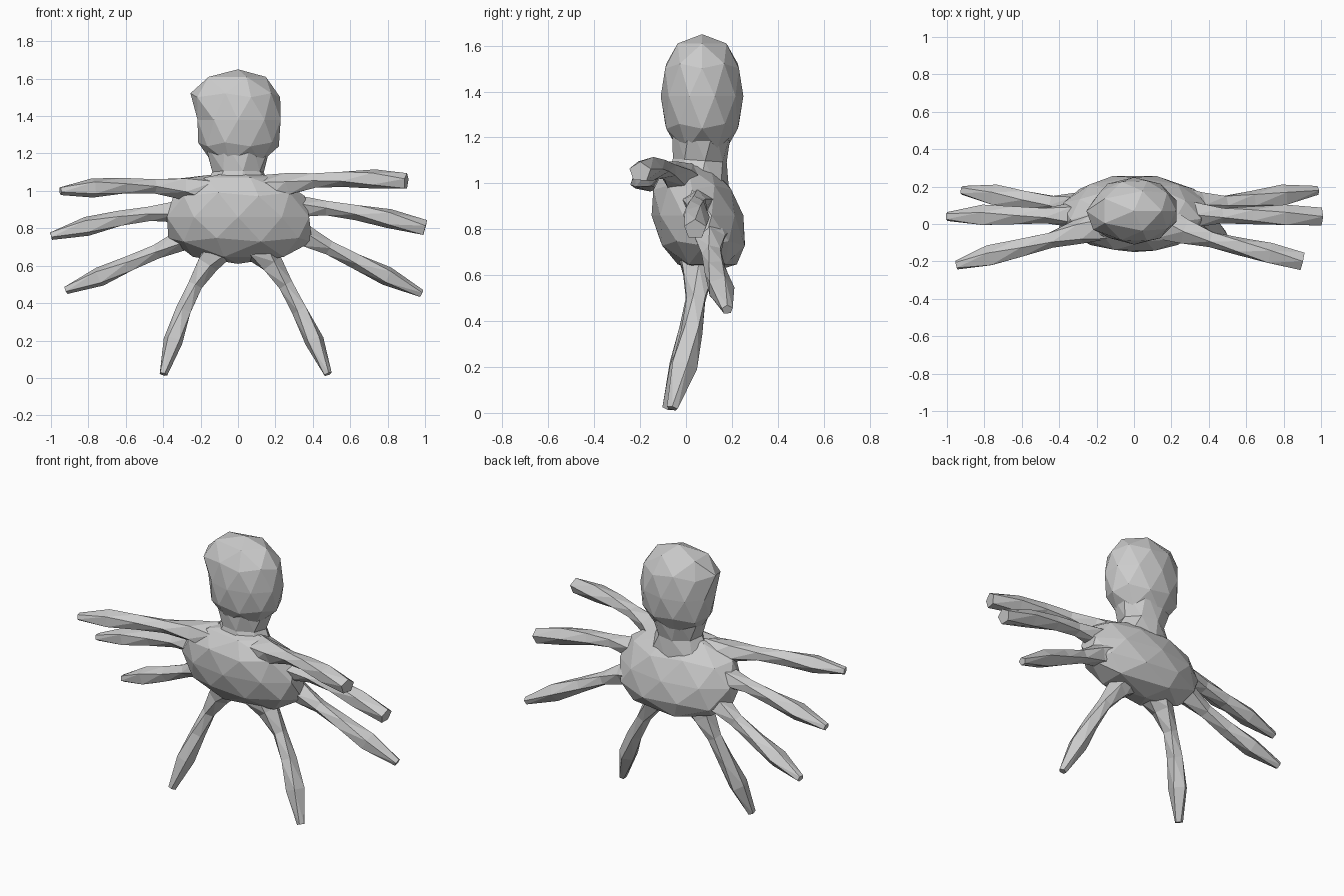
import bpy, bmesh, math
from mathutils import Vector

default_cube = bpy.data.objects.get("Cube")
if default_cube:
    bpy.data.objects.remove(default_cube, do_unlink=True)

stone = (0.6, 0.6, 0.6, 1)
grey = bpy.data.materials.new("stone grey")
grey.use_nodes = True
grey.diffuse_color = stone
grey.node_tree.nodes["Principled BSDF"].inputs["Base Color"].default_value = stone


def finish(name, bm):
    """Turn the bmesh into a flat-shaded, triangulated grey object."""
    bmesh.ops.triangulate(bm, faces=bm.faces[:])
    bmesh.ops.recalc_face_normals(bm, faces=bm.faces[:])
    mesh = bpy.data.meshes.new(name)
    bm.to_mesh(mesh)
    bm.free()
    mesh.materials.append(grey)
    part = bpy.data.objects.new(name, mesh)
    bpy.context.collection.objects.link(part)


def lump(name, centre, half_size, shape):
    """Faceted ball whose unit vertices are reshaped by a rule, then sized."""
    bm = bmesh.new()
    bmesh.ops.create_icosphere(bm, subdivisions=2, radius=1)
    for vert in bm.verts:
        shape(vert.co)
        vert.co = Vector(centre) + vert.co * Vector(half_size)
    finish(name, bm)


def tube(name, path, radii, sides):
    """Closed tube through the path points; each radius is (depth, thickness)."""
    bm = bmesh.new()
    rows = []
    for index, point in enumerate(path):
        after = path[min(index + 1, len(path) - 1)]
        before = path[max(index - 1, 0)]
        along = (after - before).normalized()
        up = along.cross(Vector((0, 1, 0))).normalized()
        deep = up.cross(along)
        depth, thickness = radii[index]
        row = []
        for side in range(sides):
            angle = math.tau * (side + index / 4) / sides
            offset = deep * depth * math.cos(angle) + up * thickness * math.sin(angle)
            row.append(bm.verts.new(point + offset))
        rows.append(row)
    for lower, upper in zip(rows, rows[1:]):
        for side in range(sides):
            following = (side + 1) % sides
            bm.faces.new((lower[side], lower[following], upper[following], upper[side]))
    bm.faces.new(rows[0])
    bm.faces.new(rows[-1])
    finish(name, bm)


def limb(name, root, bend, tip, tip_size):
    """Curved limb: flared root, thin middle, wide paddle and a narrower tip."""
    root, bend, tip = Vector(root), Vector(bend), Vector(tip)
    sizes = (0.1, 0.07, 0.045, 0.05, 0.06, tip_size)
    path, radii = [], []
    for step, size in enumerate(sizes):
        t = step / (len(sizes) - 1)
        path.append(root.lerp(bend, t).lerp(bend.lerp(tip, t), t))
        radii.append((size, size * 0.9))
    tube(name, path, radii, sides=5)


def shape_body(co):
    # Broad flat underside, wider on the left
    if co.z < 0:
        co.x *= 1 + co.z * co.z * (0.6 if co.x > 0 else 0.2)
        co.y *= 1 + co.z * co.z * 0.4
    # Chest leans forward, belly bulges towards the back
    co.y -= co.z * 0.25


def shape_head(co):
    # Fuller crown and jaw
    fullness = 1 + co.z * co.z * 0.25
    co.x *= fullness
    co.y *= fullness
    # Brow juts out on the right side, with a hollow cheek under it
    if co.x < -0.5 and co.y < 0.5:
        co.x += -0.15 if co.z > 0.2 else 0.05


# Torso, neck and head
lump("body", (0, 0.05, 0.86), (0.4, 0.2, 0.25), shape_body)
tube("neck", [Vector((0, 0.05, 0.95)), Vector((0, 0.06, 1.1)), Vector((0, 0.07, 1.25))],
     [(0.14, 0.22), (0.12, 0.14), (0.14, 0.19)], sides=8)
lump("head", (0, 0.07, 1.38), (0.24, 0.18, 0.27), shape_head)

# Arms, reaching sideways in three pairs
blunt, pointed = 0.05, 0.025
limb("left_front_arm", (0.15, 0, 1), (0.45, -0.1, 1.1), (0.9, -0.2, 1.05), blunt)
limb("right_front_arm", (-0.15, 0, 1), (-0.5, -0.1, 1.05), (-0.95, -0.22, 1), pointed)
limb("left_middle_arm", (0.2, 0.05, 0.9), (0.5, 0.05, 0.95), (1, 0.04, 0.8), blunt)
limb("right_middle_arm", (-0.2, 0.05, 0.9), (-0.5, 0.05, 0.9), (-1, 0.04, 0.76), pointed)
limb("left_back_arm", (0.25, 0.1, 0.8), (0.5, 0.1, 0.7), (0.98, 0.18, 0.45), pointed)
limb("right_back_arm", (-0.2, 0.1, 0.8), (-0.45, 0.1, 0.65), (-0.92, 0.18, 0.47), pointed)

# Legs, standing on the ground
limb("left_leg", (0.1, 0.05, 0.7), (0.3, 0.08, 0.5), (0.48, -0.06, 0.02), pointed)
limb("right_leg", (-0.1, 0.05, 0.7), (-0.27, 0.08, 0.5), (-0.4, -0.08, 0.02), pointed)
